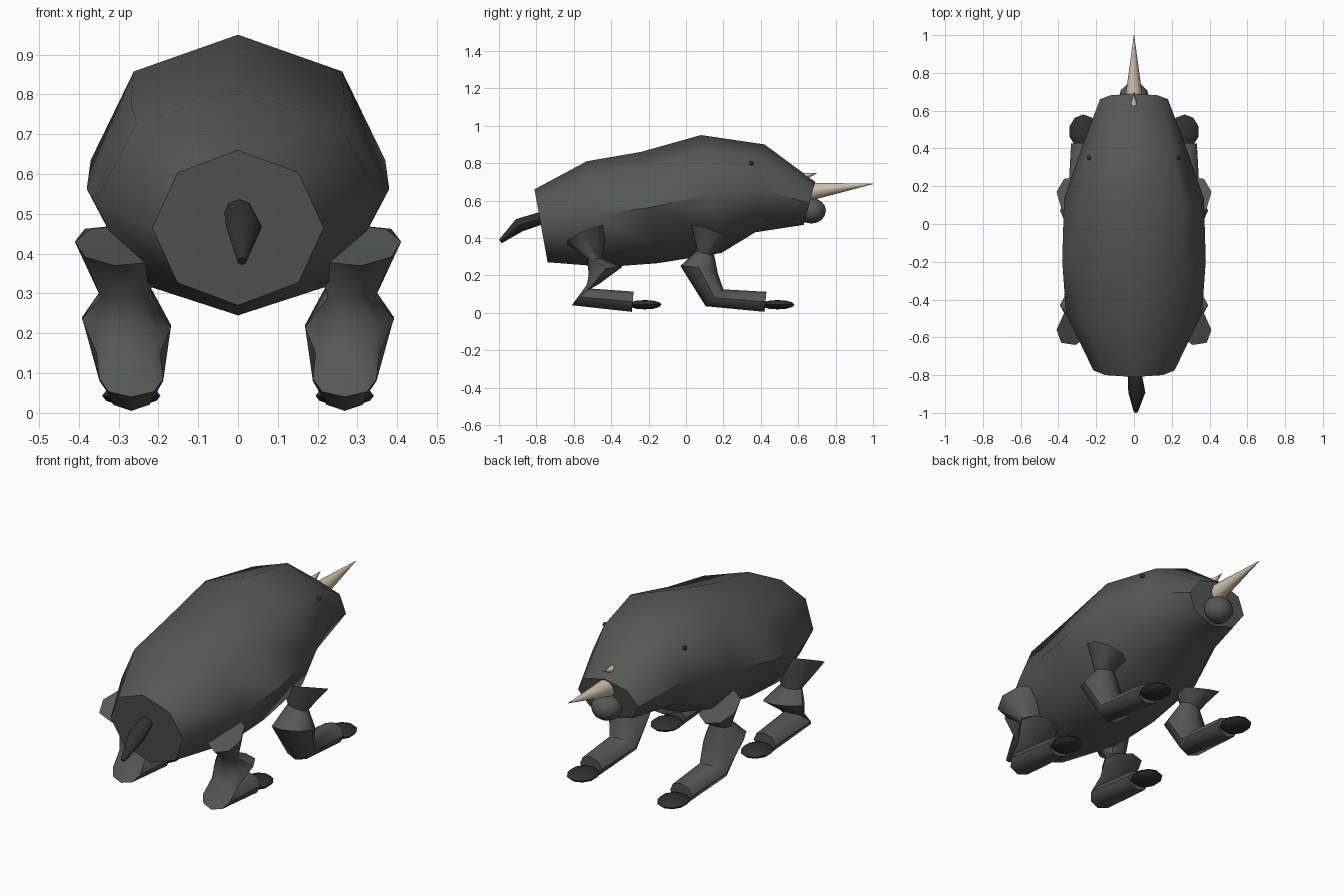
import bpy, bmesh, math
from mathutils import Vector

if "Cube" in bpy.data.objects:
    bpy.data.objects.remove(bpy.data.objects["Cube"])


def material(name, rgb):
    m = bpy.data.materials.new(name)
    m.use_nodes = True
    m.diffuse_color = (*rgb, 1)
    m.node_tree.nodes["Principled BSDF"].inputs["Base Color"].default_value = (*rgb, 1)
    return m


HIDE = material("grey_hide", (0.09, 0.10, 0.09))
DARK = material("dark_claw", (0.03, 0.03, 0.03))
IVORY = material("ivory_horn", (0.62, 0.55, 0.42))


def finish(bm, name, mat, mirror=False, angle=50):
    bmesh.ops.recalc_face_normals(bm, faces=bm.faces)
    mesh = bpy.data.meshes.new(name)
    bm.to_mesh(mesh)
    bm.free()
    mesh.materials.append(mat)
    ob = bpy.data.objects.new(name, mesh)
    bpy.context.collection.objects.link(ob)
    if mirror:
        ob.modifiers.new("Mirror", 'MIRROR')
    bpy.ops.object.select_all(action='DESELECT')
    bpy.context.view_layer.objects.active = ob
    ob.select_set(True)
    bpy.ops.object.shade_smooth_by_angle(angle=math.radians(angle))
    return ob


def ring(center, across, up):
    """Ring frame: centre and two half-axis vectors."""
    return Vector(center), Vector(across), Vector(up)


def span(x, w, a, b):
    """Ring whose side profile runs from a to b (y, z), half width w."""
    a, b = Vector((x, *a)), Vector((x, *b))
    return ring((a + b) / 2, (w, 0, 0), (a - b) / 2)


def loft(name, rings, mat, mirror=False, sides=8, angle=50):
    bm = bmesh.new()
    loops = []
    for c, u, v in rings:
        turns = [2 * math.pi * i / sides for i in range(sides)]
        loops.append([bm.verts.new(c + u * math.sin(t) + v * math.cos(t)) for t in turns])
    for a, b in zip(loops, loops[1:]):
        for i in range(sides):
            j = (i + 1) % sides
            bm.faces.new((a[i], a[j], b[j], b[i]))
    bm.faces.new(loops[0])
    bm.faces.new(loops[-1])
    return finish(bm, name, mat, mirror, angle)


def ball(name, center, size, mat, mirror=False, u=12, v=8):
    bm = bmesh.new()
    bmesh.ops.create_uvsphere(bm, u_segments=u, v_segments=v, radius=1)
    bmesh.ops.scale(bm, vec=size, verts=bm.verts)
    bmesh.ops.translate(bm, vec=center, verts=bm.verts)
    return finish(bm, name, mat, mirror)


# Barrel-shaped body from rump to face
loft("body", [
    span(0, 0.215, (-0.81, 0.66), (-0.74, 0.27)),
    span(0, 0.36, (-0.53, 0.81), (-0.42, 0.245)),
    span(0, 0.38, (-0.24, 0.86), (-0.15, 0.265)),
    span(0, 0.37, (0.08, 0.95), (0.19, 0.32)),
    span(0, 0.28, (0.42, 0.90), (0.37, 0.43)),
    span(0, 0.18, (0.69, 0.70), (0.63, 0.47)),
], HIDE)

# Muzzle and eyes
ball("muzzle", (0, 0.67, 0.545), (0.08, 0.078, 0.068), HIDE)
ball("eyes", (0.237, 0.35, 0.80), (0.012, 0.012, 0.012), DARK, True, 8, 6)

# Horns
loft("large_horn", [
    span(0, 0.048, (0.66, 0.695), (0.65, 0.595)),
    span(0, 0.001, (1.0, 0.69), (1.0, 0.688)),
], IVORY, sides=12)
loft("small_horn", [
    span(0, 0.018, (0.62, 0.747), (0.635, 0.71)),
    span(0, 0.001, (0.70, 0.748), (0.70, 0.746)),
], IVORY)

# Drooping tail
loft("tail", [
    span(0.0, 0.035, (-0.76, 0.545), (-0.76, 0.475)),
    span(0.015, 0.045, (-0.91, 0.50), (-0.875, 0.435)),
    span(0.01, 0.012, (-1.0, 0.39), (-0.985, 0.372)),
], DARK)

# Front legs: flared hip, pinched joint, knee, heel, foot
loft("front_legs", [
    ring((0.30, 0.14, 0.42), (0.11, 0.03, 0.01), (0.01, -0.11, 0.05)),
    ring((0.285, 0.105, 0.325), (0.055, 0, -0.01), (0, -0.045, 0.01)),
    ring((0.28, 0.07, 0.23), (0.112, 0, 0.01), (0, -0.10, 0.02)),
    span(0.268, 0.08, (0.105, 0.035), (0.20, 0.125)),
    span(0.268, 0.065, (0.42, 0.005), (0.43, 0.112)),
], HIDE, True)

# Rear legs: flared hip, two pinched joints, heel, foot
loft("rear_legs", [
    ring((0.30, -0.53, 0.42), (0.11, -0.03, 0.01), (0.01, -0.11, -0.05)),
    ring((0.285, -0.49, 0.29), (0.06, 0, 0), (0, -0.04, 0)),
    ring((0.28, -0.43, 0.225), (0.112, 0, 0.01), (0, -0.09, -0.02)),
    ring((0.275, -0.50, 0.15), (0.08, 0, 0), (0, -0.03, 0)),
    span(0.268, 0.08, (-0.61, 0.04), (-0.52, 0.13)),
    span(0.268, 0.065, (-0.29, 0.005), (-0.28, 0.113)),
], HIDE, True)

# Flat rounded claws
for name, y in (("front_claws", 0.49), ("rear_claws", -0.22)):
    ball(name, (0.268, y, 0.043), (0.077, 0.09, 0.025), DARK, True, 10, 6)
